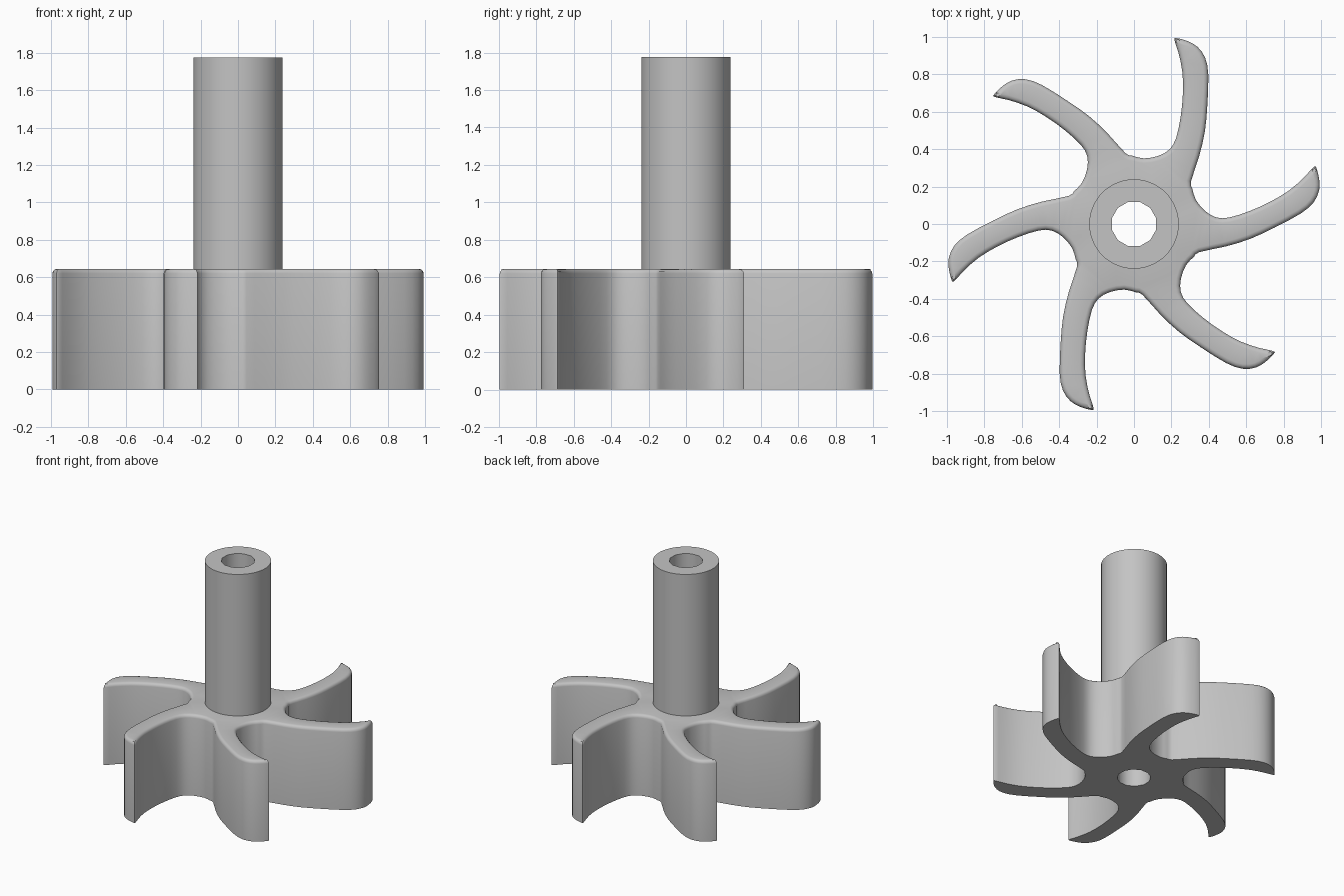
import bpy, bmesh, math
from mathutils import Vector

cube = bpy.data.objects.get("Cube")
if cube:
    bpy.data.objects.remove(cube)

BLADES = 6
HUB_TOP, SHAFT_TOP = 0.645, 1.775
SHAFT_R, BORE_R = 0.24, 0.122
ROUND = 0.025

metal = bpy.data.materials.new("plain grey")
metal.use_nodes = True
grey = (0.55, 0.55, 0.55, 1)
metal.diffuse_color = grey
metal.node_tree.nodes["Principled BSDF"].inputs["Base Color"].default_value = grey

# One blade: convex edge outwards, blunt tip, concave edge back to the valley
BLADE = [(0.35, -0.15), (0.49, -0.12), (0.62, -0.08), (0.75, -0.02), (0.89, 0.055),
         (0.96, 0.115), (0.99, 0.18), (0.99, 0.24), (0.975, 0.30), (0.96, 0.305),
         (0.91, 0.25), (0.83, 0.18), (0.73, 0.12), (0.62, 0.07), (0.51, 0.035),
         (0.44, 0.035), (0.38, 0.07), (0.33, 0.13), (0.312, 0.19)]


def smooth_loop(pts):
    """Add a Catmull-Rom midpoint between neighbouring points."""
    n, out = len(pts), []
    for i in range(n):
        a, b, c, d = (pts[(i + k) % n] for k in (-1, 0, 1, 2))
        out += [b, (9 * (b + c) - a - d) / 16]
    return out


def inset_loop(pts, dist):
    """Move a counter-clockwise loop inwards."""
    n, out = len(pts), []
    for i, p in enumerate(pts):
        e1 = (p - pts[i - 1]).normalized()
        e2 = (pts[(i + 1) % n] - p).normalized()
        n1, n2 = Vector((-e1.y, e1.x)), Vector((-e2.y, e2.x))
        m = (n1 + n2).normalized()
        out.append(p + m * dist / max(m.dot(n1), 0.6))
    return out


def circle(radius, sides):
    return [Vector((radius * math.cos(t), radius * math.sin(t)))
            for t in (math.tau * (i + 0.5) / sides for i in range(sides))]


def solid(name, outer_rings, bore, z0, z1):
    """Stack rings into a wall, add a bore and close both ends around it."""
    bm = bmesh.new()

    def ring(pts, z):
        vs = [bm.verts.new((p.x, p.y, z)) for p in pts]
        return vs, [bm.edges.new((vs[i - 1], vs[i])) for i in range(len(vs))]

    def wall(a, b):
        for i in range(len(a)):
            bm.faces.new((a[i - 1], a[i], b[i], b[i - 1]))

    rings = [ring(p, z) for p, z in outer_rings]
    for lower, upper in zip(rings, rings[1:]):
        wall(lower[0], upper[0])
    bores = [ring(bore, z0), ring(bore, z1)]
    wall(bores[0][0], bores[1][0])
    for end, hole in ((rings[0], bores[0]), (rings[-1], bores[1])):
        bmesh.ops.triangle_fill(bm, edges=end[1] + hole[1], use_beauty=True)
    bmesh.ops.recalc_face_normals(bm, faces=bm.faces)
    mesh = bpy.data.meshes.new(name)
    bm.to_mesh(mesh)
    bm.free()
    mesh.materials.append(metal)
    obj = bpy.data.objects.new(name, mesh)
    bpy.context.collection.objects.link(obj)
    bpy.ops.object.select_all(action='DESELECT')
    obj.select_set(True)
    bpy.context.view_layer.objects.active = obj
    bpy.ops.object.shade_smooth_by_angle(angle=math.radians(35))
    return obj


# Bladed hub with a rounded top rim
outline = []
for k in range(BLADES):
    c, s = math.cos(math.tau * k / BLADES), math.sin(math.tau * k / BLADES)
    outline += [Vector((c * x - s * y, s * x + c * y)) for x, y in BLADE]
outline = smooth_loop(outline)

hub_rings = [(outline, 0)]
for step in range(4):
    t = math.pi / 2 * step / 3
    hub_rings.append((inset_loop(outline, ROUND * (1 - math.cos(t))),
                      HUB_TOP - ROUND * (1 - math.sin(t))))
bore = circle(BORE_R, 12)
solid("bladed_hub", hub_rings, bore, 0, HUB_TOP)

# Hollow drive shaft
tube = circle(SHAFT_R, 32)
solid("hollow_shaft", [(tube, HUB_TOP), (tube, SHAFT_TOP)], bore, HUB_TOP, SHAFT_TOP)
